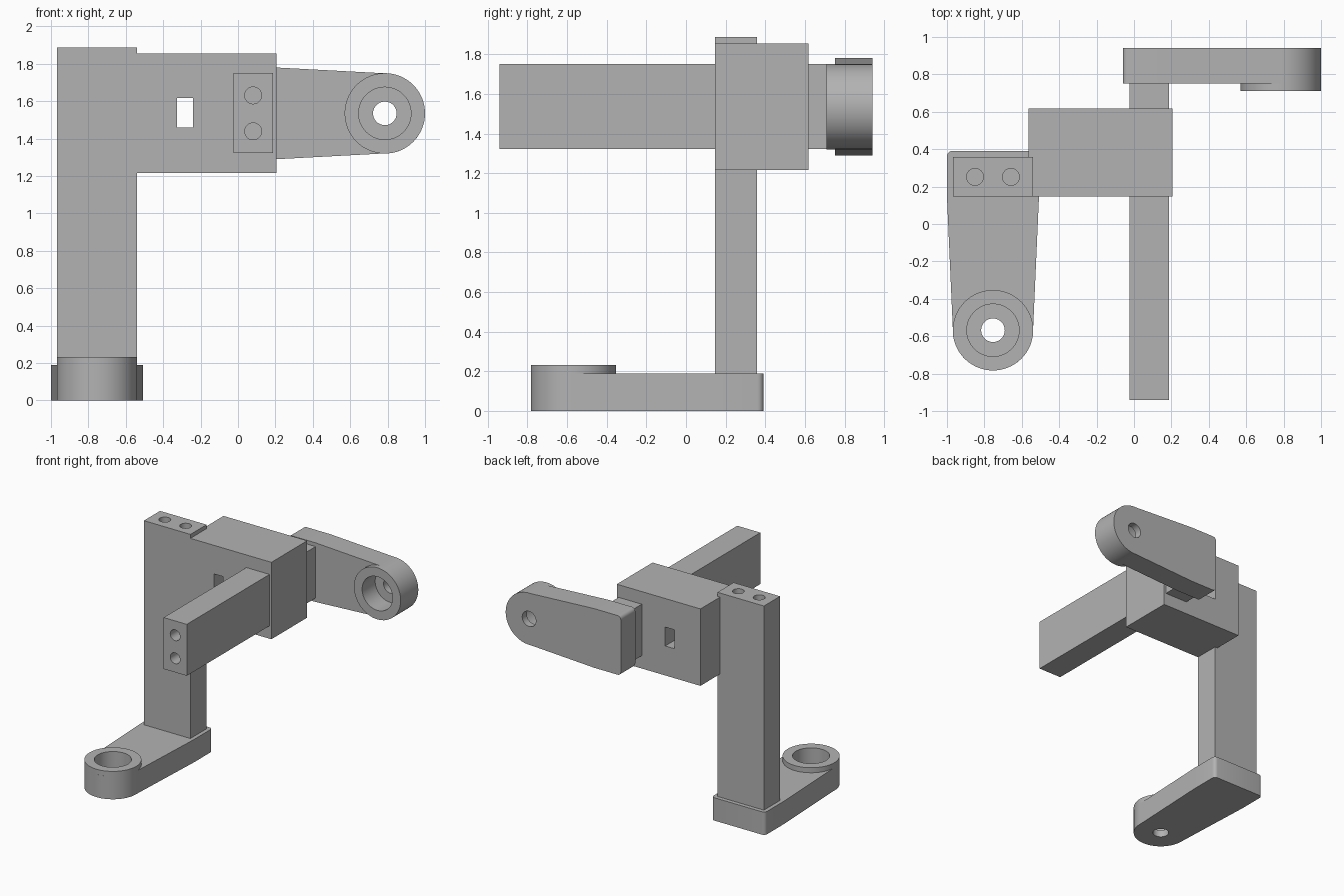
import bpy, bmesh
from math import sin, cos, pi
from mathutils import Matrix, Vector

if "Cube" in bpy.data.objects:
    bpy.data.objects.remove(bpy.data.objects["Cube"])

grey = bpy.data.materials.new("plain grey")
grey.use_nodes = True
grey.diffuse_color = (0.45, 0.45, 0.45, 1)
grey.node_tree.nodes["Principled BSDF"].inputs["Base Color"].default_value = grey.diffuse_color


def finish(name, bm):
    bmesh.ops.recalc_face_normals(bm, faces=bm.faces)
    mesh = bpy.data.meshes.new(name)
    bm.to_mesh(mesh)
    bm.free()
    mesh.materials.append(grey)
    obj = bpy.data.objects.new(name, mesh)
    bpy.context.collection.objects.link(obj)
    return obj


def box(name, x, y, z):
    bm = bmesh.new()
    size = Matrix.Diagonal((x[1] - x[0], y[1] - y[0], z[1] - z[0], 1))
    middle = Vector((sum(x) / 2, sum(y) / 2, sum(z) / 2))
    bmesh.ops.create_cube(bm, size=1, matrix=Matrix.Translation(middle) @ size)
    return finish(name, bm)


def prism(name, outline, low, high):
    """Extrude a flat outline along z."""
    bm = bmesh.new()
    face = bm.faces.new([bm.verts.new((x, y, low)) for x, y in outline])
    top = bmesh.ops.extrude_face_region(bm, geom=[face])["geom"]
    verts = [v for v in top if isinstance(v, bmesh.types.BMVert)]
    bmesh.ops.translate(bm, verts=verts, vec=(0, 0, high - low))
    return finish(name, bm)


def arc(cx, cy, radius, start, end, steps):
    angles = [start + (end - start) * i / steps for i in range(steps + 1)]
    return [(cx + radius * cos(a), cy + radius * sin(a)) for a in angles]


def cylinder(name, radius, low, high):
    return prism(name, arc(0, 0, radius, 0, 2 * pi, 64)[:-1], low, high)


def combine(target, tool, operation):
    mod = target.modifiers.new("join", "BOOLEAN")
    mod.operation, mod.solver, mod.object = operation, "EXACT", tool
    bpy.context.view_layer.update()
    bpy.context.view_layer.objects.active = target
    bpy.ops.object.modifier_apply(modifier=mod.name)


def discard(obj):
    bpy.data.objects.remove(obj)


def smooth(obj):
    bpy.ops.object.select_all(action="DESELECT")
    obj.select_set(True)
    bpy.context.view_layer.objects.active = obj
    bpy.ops.object.shade_smooth_by_angle(angle=pi / 6)


# Crossed frame: block, upright post and long beam in one solid
frame = box("frame", (-0.565, 0.205), (0.146, 0.617), (1.215, 1.855))
for part in (box("post", (-0.968, -0.54), (0.146, 0.358), (0.19, 1.888)),
             box("beam", (-0.025, 0.188), (-0.942, 0.752), (1.322, 1.75))):
    combine(frame, part, "UNION")
    discard(part)

# Window through the block
window = box("window_cutter", (-0.325, -0.24), (0, 0.7), (1.46, 1.617))
combine(frame, window, "DIFFERENCE")
discard(window)

# Paired screw holes in the post top and the beam front
DEPTH = 0.2
for side in (-1, 1):
    for spot, turn in (((-0.754 + side * 0.096, 0.252, 1.888), Matrix()),
                       ((0.081, -0.942, 1.535 + side * 0.096), Matrix.Rotation(pi / 2, 4, "X"))):
        drill = cylinder("drill", 0.045, -DEPTH, 0.05)
        drill.matrix_world = Matrix.Translation(spot) @ turn
        combine(frame, drill, "DIFFERENCE")
        discard(drill)
smooth(frame)


def bearing_arm(name, length, pad_start, placement):
    """Tapered plate with a rounded end, a raised boss and a stepped bore."""
    half, radius, corner, thick, top = 0.246, 0.215, 0.03, 0.19, 0.232
    outline = arc(0, 0, radius, pi - 0.05, 2 * pi + 0.05, 34)
    outline += [(half, pad_start)]
    outline += arc(half - corner, length - corner, corner, 0, pi / 2, 5)
    outline += arc(corner - half, length - corner, corner, pi / 2, pi, 5)
    outline += [(-half, pad_start)]
    plate = prism(name + "_plate", outline, 0, thick)
    boss = cylinder(name + "_boss", radius, thick, top)
    bore = cylinder("bore_cutter", 0.14, 0.06, 0.3)
    hole = cylinder("hole_cutter", 0.063, -0.1, 0.1)
    combine(plate, bore, "DIFFERENCE")
    combine(plate, hole, "DIFFERENCE")
    combine(boss, bore, "DIFFERENCE")
    discard(bore)
    discard(hole)
    for obj in (plate, boss):
        smooth(obj)
        obj.matrix_world = placement


# Foot arm lies flat, rear arm stands upright behind the beam
bearing_arm("foot_arm", 0.959, 0.714, Matrix.Translation((-0.754, -0.568, 0)))
upright = Matrix(((0, -1, 0), (0, 0, -1), (1, 0, 0))).to_4x4()
bearing_arm("rear_arm", 0.845, 0.597, Matrix.Translation((0.785, 0.942, 1.535)) @ upright)
